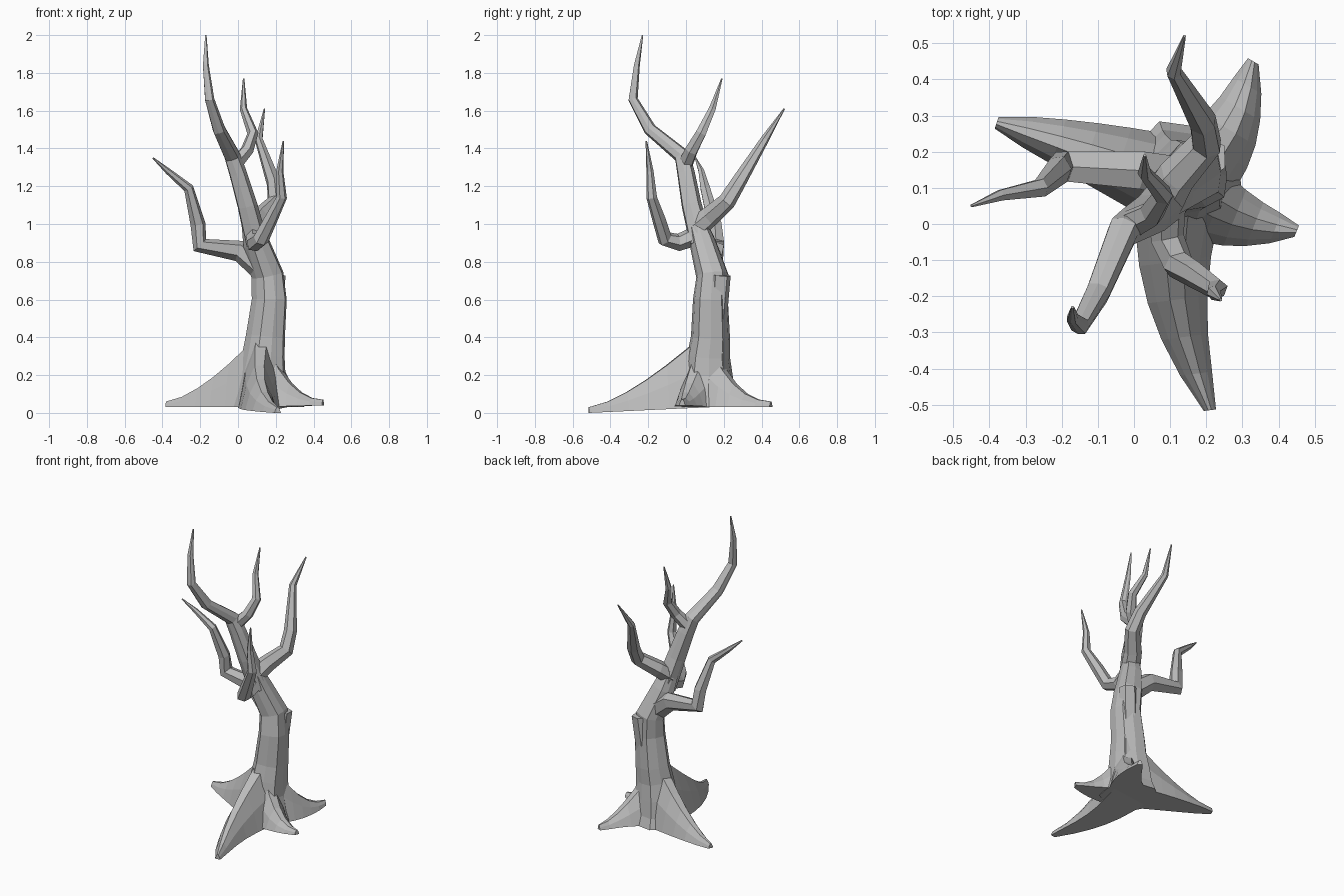
import bpy
import bmesh
import math
from mathutils import Vector

cube = bpy.data.objects.get("Cube")
if cube:
    bpy.data.objects.remove(cube, do_unlink=True)

# One weathered grey for the whole tree
GREY = (0.5, 0.5, 0.5, 1)
bark = bpy.data.materials.new("weathered_grey_bark")
bark.use_nodes = True
bark.diffuse_color = GREY
shader = next(node for node in bark.node_tree.nodes if node.type == 'BSDF_PRINCIPLED')
shader.inputs["Base Color"].default_value = GREY


def loft(name, rings):
    """Skin a list of equally sized rings, cap both ends, leave faces flat."""
    bm = bmesh.new()
    loops = [[bm.verts.new(point) for point in ring] for ring in rings]
    for low, high in zip(loops, loops[1:]):
        for i in range(len(low)):
            bm.faces.new((low[i - 1], low[i], high[i], high[i - 1]))
    bm.faces.new(loops[0])
    bm.faces.new(loops[-1])
    bmesh.ops.recalc_face_normals(bm, faces=bm.faces)
    mesh = bpy.data.meshes.new(name)
    bm.to_mesh(mesh)
    bm.free()
    mesh.materials.append(bark)
    obj = bpy.data.objects.new(name, mesh)
    bpy.context.collection.objects.link(obj)


def path_tangents(points):
    """Direction at each point, averaged where two segments meet."""
    steps = [(end - start).normalized() for start, end in zip(points, points[1:])]
    inner = [(before + after).normalized() for before, after in zip(steps, steps[1:])]
    return [steps[0]] + inner + [steps[-1]]


def path_fractions(points):
    """Share of the whole length reached at each point."""
    reached = [0]
    for start, end in zip(points, points[1:]):
        reached.append(reached[-1] + (end - start).length)
    return [distance / reached[-1] for distance in reached]


def limb(name, radius_rule, path, sides=6):
    """Faceted, lightly ridged limb whose radius follows a rule along its length."""
    points = [Vector(point) for point in path]
    across = Vector((0.8, 0.6, 0))
    rings = []
    for point, tangent, t in zip(points, path_tangents(points), path_fractions(points)):
        across = (across - tangent * across.dot(tangent)).normalized()
        side = tangent.cross(across)
        ring = []
        for i in range(sides):
            angle = math.tau * i / sides
            radius = radius_rule(t) * (1.05 if i % 2 == 0 else 0.95)
            ring.append(point + radius * (across * math.cos(angle) + side * math.sin(angle)))
        rings.append(ring)
    loft(name, rings)


def tapered(thickness):
    """Radius rule for branches: slow taper to a fine tip."""
    return lambda t: 0.004 + thickness * (1 - t) ** 0.75


def trunk_radius(t):
    """Flared foot, even middle, narrower shoulder."""
    return 0.045 + 0.05 * (1 - t ** 4) + 0.08 * (1 - t) ** 5


# Leaning trunk
limb("trunk", trunk_radius, [
    (0.13, 0.11, 0.03),
    (0.13, 0.11, 0.1),
    (0.13, 0.12, 0.2),
    (0.14, 0.12, 0.3),
    (0.15, 0.13, 0.4),
    (0.17, 0.13, 0.6),
    (0.16, 0.14, 0.73),
    (0.1, 0.09, 0.9),
    (0.06, 0.04, 1.06),
], sides=10)

# Raised ridge ending in a broken stub
limb("broken_stub", lambda t: 0.06, [
    (0.18, 0.16, 0.1),
    (0.18, 0.16, 0.5),
    (0.2, 0.18, 0.73),
])

# Main stem and branches
limb("main_stem", tapered(0.06), [
    (0.1, 0.08, 0.9),
    (0.05, 0.03, 1.1),
    (0, 0, 1.27),
    (-0.03, -0.02, 1.36),
    (-0.1, -0.19, 1.5),
    (-0.15, -0.28, 1.66),
    (-0.17, -0.26, 1.84),
    (-0.17, -0.23, 2),
], sides=8)
limb("upper_back_branch", tapered(0.037), [
    (-0.01, 0, 1.32),
    (0.05, 0.03, 1.39),
    (0.08, 0.08, 1.48),
    (0.03, 0.14, 1.61),
    (0.03, 0.19, 1.77),
])
limb("back_branch", tapered(0.055), [
    (0.08, 0.06, 0.98),
    (0.12, 0.13, 1.04),
    (0.2, 0.22, 1.12),
    (0.19, 0.28, 1.22),
    (0.11, 0.42, 1.45),
    (0.14, 0.52, 1.61),
])
limb("front_branch", tapered(0.048), [
    (0.09, 0.04, 0.93),
    (0.09, -0.04, 0.9),
    (0.12, -0.11, 0.92),
    (0.17, -0.14, 1.02),
    (0.23, -0.18, 1.14),
    (0.22, -0.19, 1.28),
    (0.24, -0.21, 1.44),
])
limb("right_branch", tapered(0.06), [
    (0.11, 0.13, 0.78),
    (0.01, 0.15, 0.86),
    (-0.2, 0.16, 0.89),
    (-0.21, 0.15, 1),
    (-0.26, 0.1, 1.19),
    (-0.37, 0.08, 1.28),
    (-0.45, 0.05, 1.35),
])

# Arched root section: sideways fraction, height fraction
ROOT_ARCH = ((-1, 0), (-0.7, 0.55), (-0.25, 1), (0.25, 1), (0.7, 0.55), (1, 0))
ROOT_STEPS = 6


def root(name, tip, bow, droop):
    """Flat-bottomed root bowing sideways from the trunk centre to its tip."""
    start, tip = Vector((0.13, 0.11, 0.03)), Vector(tip)
    along = tip - start
    side = Vector((-along.y, along.x, 0)).normalized()
    rings = []
    for step in range(ROOT_STEPS + 1):
        t = step / ROOT_STEPS
        centre = start.lerp(tip, t) - side * bow * math.sin(math.pi * t)
        half_width = 0.017 + 0.115 * (1 - t) ** 0.8
        crest = 0.03 + 0.37 * (1 - t) ** droop
        rings.append([centre + side * half_width * sideways + Vector((0, 0, crest * height))
                      for sideways, height in ROOT_ARCH])
    loft(name, rings)


# Spreading roots
root("front_root", (0.21, -0.515, 0), bow=0.05, droop=1.5)
root("right_root", (-0.38, 0.28, 0.03), bow=0.005, droop=1.5)
root("left_root", (0.45, -0.02, 0.04), bow=0.03, droop=2)
root("back_root", (0.33, 0.45, 0.03), bow=0.04, droop=2)
